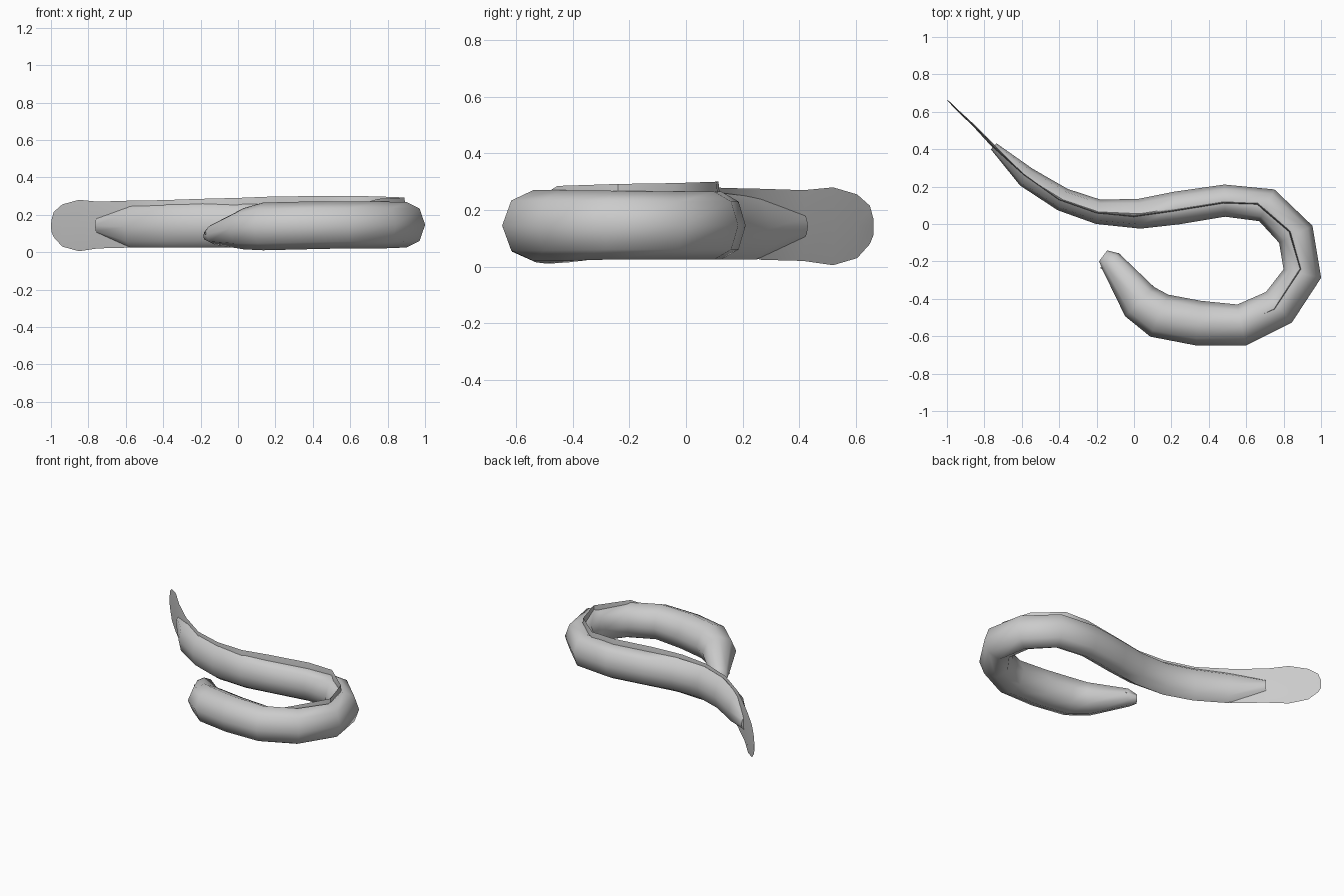
import bpy
import bmesh
import math
from mathutils import Vector

cube = bpy.data.objects.get("Cube")
if cube:
    bpy.data.objects.remove(cube, do_unlink=True)

grey = bpy.data.materials.new("plain grey")
grey.use_nodes = True
COLOUR = (0.6, 0.6, 0.6, 1)
grey.diffuse_color = COLOUR
grey.node_tree.nodes["Principled BSDF"].inputs["Base Color"].default_value = COLOUR


def finish(name, bm, angle):
    """Turn a bmesh into a smooth shaded object."""
    bmesh.ops.recalc_face_normals(bm, faces=bm.faces)
    mesh = bpy.data.meshes.new(name)
    bm.to_mesh(mesh)
    bm.free()
    mesh.materials.append(grey)
    obj = bpy.data.objects.new(name, mesh)
    bpy.context.collection.objects.link(obj)
    bpy.ops.object.select_all(action="DESELECT")
    obj.select_set(True)
    bpy.context.view_layer.objects.active = obj
    bpy.ops.object.shade_smooth_by_angle(angle=math.radians(angle))
    return obj


def side_directions(points):
    """Horizontal direction across the path at every point."""
    sides = []
    for i, p in enumerate(points):
        before = (p - points[i - 1]).normalized() if i else Vector((0, 0))
        after = (points[i + 1] - p).normalized() if i + 1 < len(points) else Vector((0, 0))
        t = (before + after).normalized()
        sides.append(Vector((t.y, -t.x, 0)))
    return sides


def loft(name, points, rings, angle):
    """Skin a list of closed rings and cap both ends."""
    bm = bmesh.new()
    loops = [[bm.verts.new(co) for co in ring] for ring in rings]
    n = len(loops[0])
    for a, b in zip(loops, loops[1:]):
        for k in range(n):
            bm.faces.new((a[k], a[(k + 1) % n], b[(k + 1) % n], b[k]))
    bm.faces.new(loops[0])
    bm.faces.new(loops[-1])
    return finish(name, bm, angle)


# Body: x, y, half width, bottom, top, from snout to tail
body = [
    (-.165, -.17, .036, .06, .115), (-.125, -.2, .062, .04, .155),
    (.03, -.415, .11, .015, .235), (.135, -.49, .122, .01, .265),
    (.345, -.53, .12, .015, .27), (.575, -.54, .112, .02, .27),
    (.775, -.445, .107, .02, .27), (.9, -.265, .103, .025, .268),
    (.865, -.055, .1, .025, .265), (.71, .1, .094, .025, .265),
    (.485, .125, .086, .025, .265), (.225, .085, .088, .025, .265),
    (.03, .055, .08, .025, .265), (-.19, .065, .066, .025, .265),
    (-.38, .13, .063, .025, .26), (-.575, .25, .056, .025, .245),
    (-.75, .415, .022, .1, .185),
]
SIDES = 8
points = [Vector(s[:2]) for s in body]
sides = side_directions(points)
rings = []
for (x, y, w, low, high), side in zip(body, sides):
    centre = Vector((x, y, (low + high) / 2))
    up = Vector((0, 0, (high - low) / 2))
    turns = [math.tau * k / SIDES for k in range(SIDES)]
    rings.append([centre + side * w * math.cos(a) + up * math.sin(a) for a in turns])
loft("body", points, rings, 60)

# Long thin fin along the back that widens into the tail: x, y, bottom, top, half thickness
fin = [
    (.67, -.49, .2, .262, .004), (.75, -.455, .15, .285, .006),
    (.89, -.24, .15, .292, .007), (.832, -.04, .15, .295, .007),
    (.66, .108, .15, .3, .007), (.48, .115, .15, .3, .007),
    (.2, .07, .15, .298, .007), (0, .042, .15, .29, .007),
    (-.2, .06, .1, .285, .007), (-.4, .13, .06, .278, .007),
    (-.59, .265, .024, .275, .007), (-.75, .415, .02, .27, .009),
    (-.85, .52, .005, .28, .006), (-.94, .605, .03, .255, .004),
    (-.985, .65, .08, .215, .003), (-.998, .662, .11, .17, .002),
]
points = [Vector(s[:2]) for s in fin]
sides = side_directions(points)
rings = []
for (x, y, low, high, w), side in zip(fin, sides):
    # Pointed at the edges, thickest at mid height
    rings.append([Vector((x, y, low)),
                  Vector((x, y, (low + high) / 2)) + side * w,
                  Vector((x, y, high)),
                  Vector((x, y, (low + high) / 2)) - side * w])
loft("back_and_tail_fin", points, rings, 40)

# Tiny eyes on both sides of the head
head = Vector((-.125, -.2, .1))
across = Vector((-.82, -.57, 0))
for name, sign in (("right_eye", 1), ("left_eye", -1)):
    bm = bmesh.new()
    bmesh.ops.create_icosphere(bm, subdivisions=1, radius=.006)
    bmesh.ops.translate(bm, verts=bm.verts, vec=head + across * sign * .06)
    finish(name, bm, 60)
